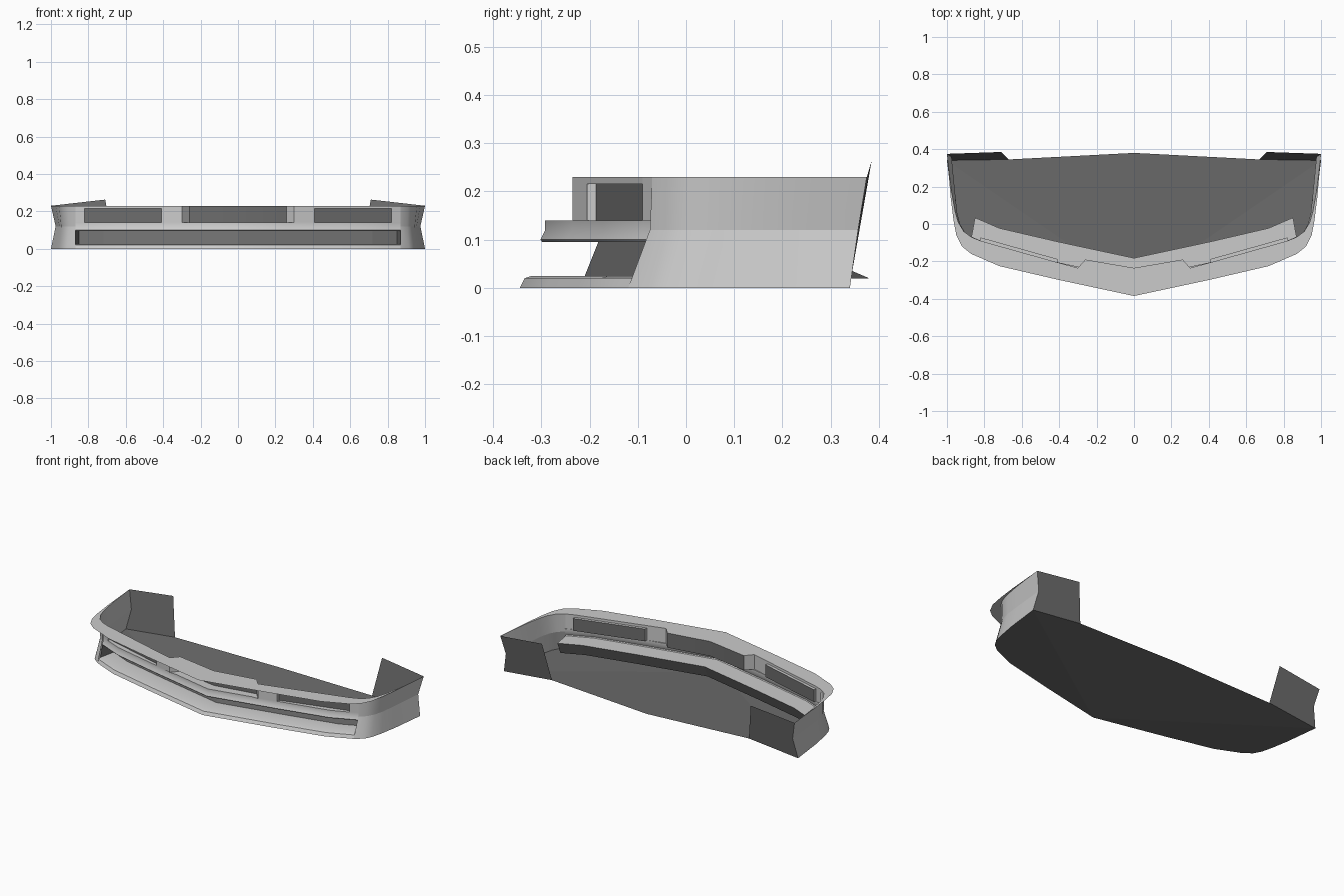
import bpy, bmesh
from math import radians

if "Cube" in bpy.data.objects:
    bpy.data.objects.remove(bpy.data.objects["Cube"])

dark = bpy.data.materials.new("dark_grey")
dark.diffuse_color = (.15, .15, .15, 1)
dark.use_nodes = True
dark.node_tree.nodes["Principled BSDF"].inputs["Base Color"].default_value = dark.diffuse_color


def interp(table, x):
    for (x0, y0), (x1, y1) in zip(table, table[1:]):
        if x <= x1:
            return y0 + (y1 - y0) * (x - x0) / (x1 - x0)
    return table[-1][1]


# plan curves, right half only (x, y)
OUTLINE = [(0, -.385), (.41, -.297), (.72, -.225), (.87, -.16)]
INNER = [(0, -.235), (.26, -.19), (.3, -.235), (.41, -.205), (.82, -.09), (.87, -.07)]
XS = [0, .26, .3, .41, .55, .72, .82, .87]
BACK_XS = XS[:-2] + [.80, .85]

# corner and side curves: top edge, wall top, waist, bottom edge
TOP = [(.87, -.16), (.92, -.12), (.95, -.06), (.965, .02), (.98, .14), (.99, .26), (1, .375)]
WALL = [(.87, -.07), (.91, -.04), (.94, .01), (.957, .07), (.975, .17), (.988, .27), (1, .375)]
WAIST = [(.87, -.075), (.905, -.045), (.93, 0), (.945, .06), (.955, .15), (.965, .25), (.975, .357)]
BOTTOM = [(.87, -.12), (.915, -.085), (.94, -.04), (.957, .03), (.975, .13), (.988, .24), (1, .34)]


def front(d, z, xs=XS):
    """Row following the V-shaped nose, set back by d."""
    return [(x, interp(OUTLINE, x) + d, z) for x in xs]


def inner(z, xs=XS, d=0):
    return [(x, interp(INNER, x) + d, z) for x in xs]


def lift(path, z):
    return [(x, y, z) for x, y in path]


def part(name, grids=(), polys=(), mat=None, smooth=True):
    """Skin rows of points into sheets, add single faces, mirror across x."""
    bm = bmesh.new()
    for rows in grids:
        v = [[bm.verts.new(p) for p in r] for r in rows]
        for a, b in zip(v, v[1:]):
            for i in range(len(a) - 1):
                bm.faces.new((a[i], a[i + 1], b[i + 1], b[i]))
    for p in polys:
        bm.faces.new([bm.verts.new(q) for q in p])
    bmesh.ops.remove_doubles(bm, verts=bm.verts, dist=1e-5)
    bmesh.ops.recalc_face_normals(bm, faces=bm.faces)
    me = bpy.data.meshes.new(name)
    bm.to_mesh(me)
    bm.free()
    if mat:
        me.materials.append(mat)
    ob = bpy.data.objects.new(name, me)
    bpy.context.collection.objects.link(ob)
    m = ob.modifiers.new("mirror", 'MIRROR')
    m.use_clip = True
    if smooth:
        bpy.ops.object.select_all(action='DESELECT')
        ob.select_set(True)
        bpy.context.view_layer.objects.active = ob
        bpy.ops.object.shade_smooth_by_angle(angle=radians(30))
    return ob


# thin overhanging sheet along the top
part("top_flange", [[front(0, .23) + lift(TOP[1:], .23),
                     inner(.23) + lift(WALL[1:], .23)]])

# upper wall: pillar, strip over the side vent, wall beside the vent
part("upper_wall", [
    [inner(.14, [.26, .3, .41]), inner(.23, [.26, .3, .41])],
    [inner(.215, [.41, .82]), inner(.23, [.41, .82])],
    [inner(.14, [.82, .87]), inner(.23, [.82, .87])]])

# recessed dark grille and side vents, with the vent's light rim
part("grille_panel", [[inner(.14, [0, .26]), inner(.23, [0, .26])]], mat=dark)
VX = [.41, .82]
part("side_vent_panel", [[inner(.14, VX, .018), inner(.215, VX, .018)]], mat=dark)
part("side_vent_rim", [[inner(z, VX), inner(z, VX, .018)] for z in (.14, .215)],
     [[inner(z, [x], d)[0] for z, d in ((.14, 0), (.215, 0), (.215, .018), (.14, .018))]
      for x in VX])

# middle belt, running back into the roof of the lower intake
part("belt", [[inner(.14), front(.093, .14), front(.093, .12), front(.083, .1),
               front(.087, .095), front(.203, .095, BACK_XS)]])

# lower intake: dark back panel and end cheeks
end = [(.87, -.075, .095), front(.203, .095, [.85])[0],
       front(.175, .025, [.85])[0], (.87, -.095, .025)]
part("lower_intake", [[front(.203, .095, BACK_XS), front(.175, .025, BACK_XS)]],
     [end], mat=dark, smooth=False)

# bottom lip
part("lower_lip", [[front(.175, .025, BACK_XS), front(.065, .025),
                    front(.05, .02), front(.04, 0)]])

# corner and side walls with the creased, pinched waist
part("upper_side_wall", [[lift(WALL, .23), lift(WAIST, .12)]])
part("lower_side_wall", [[lift(WAIST, .12), lift(BOTTOM, 0)]])

# floor sheet, raised slightly along its rear edge
nose = front(.04, 0)
REAR = [(.67, .345, .035), (0, .38, .02)]
part("floor", polys=[nose + lift(BOTTOM[1:], 0),
                     [nose[0], (1, .34, 0)] + REAR], mat=dark, smooth=False)

# rear end flaps
part("end_flap", polys=[[(1, .34, 0), (.975, .357, .12), (1, .375, .23),
                         (.71, .385, .263), (.67, .345, .035)]], mat=dark, smooth=False)
